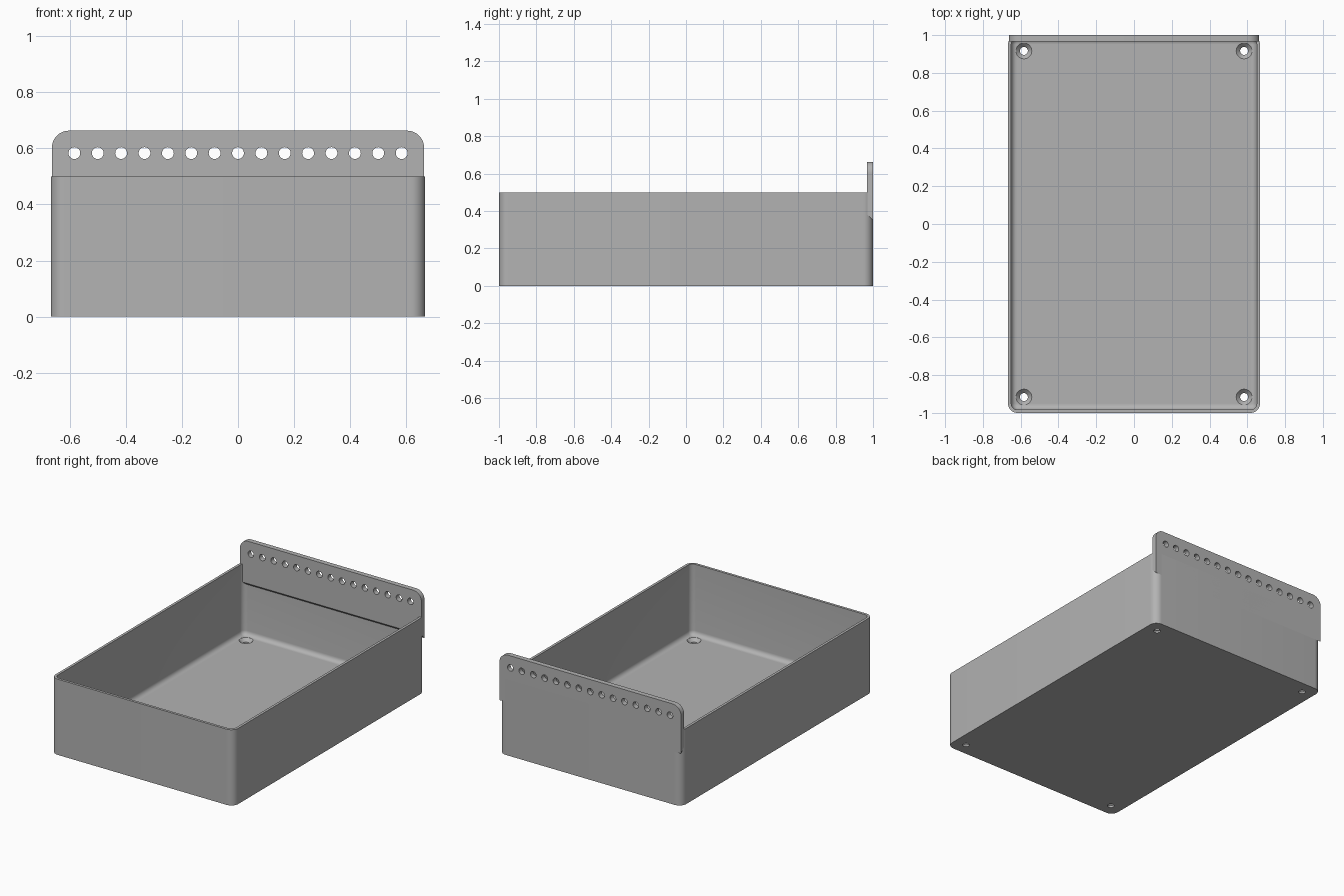
import bpy
import bmesh
import math
from mathutils import Matrix

cube = bpy.data.objects.get("Cube")
if cube:
    bpy.data.objects.remove(cube, do_unlink=True)

W, D, H = 0.667, 1.0, 0.5        # half width, half depth, height
WALL, FLOOR = 0.017, 0.033
RADIUS, FILLET = 0.05, 0.03
PLATE_T, PLATE_TOP = 0.033, 0.663
PITCH = 0.0833

grey = bpy.data.materials.new("plain_grey")
grey.use_nodes = True
GREY = (0.45, 0.45, 0.45, 1)
grey.diffuse_color = GREY
grey.node_tree.nodes["Principled BSDF"].inputs["Base Color"].default_value = GREY


def make_object(name, bm):
    bmesh.ops.recalc_face_normals(bm, faces=bm.faces)
    mesh = bpy.data.meshes.new(name)
    bm.to_mesh(mesh)
    bm.free()
    obj = bpy.data.objects.new(name, mesh)
    bpy.context.collection.objects.link(obj)
    mesh.materials.append(grey)
    return obj


def rounded_ring(bm, inset, z, steps=10):
    """Rounded rectangle of vertices, inset from the outer wall."""
    r = max(RADIUS - inset, 0.003)
    ring = []
    for i, (sx, sy) in enumerate([(1, 1), (-1, 1), (-1, -1), (1, -1)]):
        cx, cy = sx * (W - inset - r), sy * (D - inset - r)
        for k in range(steps + 1):
            a = math.pi / 2 * (i + k / steps)
            ring.append(bm.verts.new((cx + r * math.cos(a), cy + r * math.sin(a), z)))
    return ring


def lathe(bm, profile, matrix, sides=32):
    """Closed solid of revolution from (radius, height) pairs."""
    rings = [[bm.verts.new(matrix @ Matrix.Rotation(math.tau * k / sides, 4, "Z")
                           @ Matrix.Translation((r, 0, h)).translation)
              for k in range(sides)] for r, h in profile]
    skin(bm, rings)


def skin(bm, rings):
    bm.faces.new(rings[0])
    bm.faces.new(rings[-1])
    for a, b in zip(rings, rings[1:]):
        for k in range(len(a)):
            j = (k + 1) % len(a)
            bm.faces.new((a[k], a[j], b[j], b[k]))


def cut(obj, bm):
    """Subtract a temporary cutter, then remove it."""
    cutter = make_object("cutter", bm)
    cutter.hide_render = True
    mod = obj.modifiers.new("holes", "BOOLEAN")
    mod.operation, mod.solver, mod.object = "DIFFERENCE", "EXACT", cutter
    bpy.ops.object.select_all(action="DESELECT")
    bpy.context.view_layer.objects.active = obj
    obj.select_set(True)
    bpy.ops.object.modifier_apply(modifier=mod.name)
    bpy.data.objects.remove(cutter, do_unlink=True)
    bpy.ops.object.shade_smooth_by_angle(angle=math.radians(30))


# Tray: outer wall, rim, inner wall and filleted floor as one skin
bm = bmesh.new()
rings = [rounded_ring(bm, 0, 0), rounded_ring(bm, 0, H), rounded_ring(bm, WALL, H)]
for k in range(7):
    a = math.pi / 2 * k / 6
    rings.append(rounded_ring(bm, WALL + FILLET * (1 - math.cos(a)),
                              FLOOR + FILLET * (1 - math.sin(a))))
skin(bm, rings)
tray = make_object("tray", bm)

# Countersunk screw holes in the floor corners
bm = bmesh.new()
for sx in (-1, 1):
    for sy in (-1, 1):
        lathe(bm, [(0.021, -0.02), (0.021, 0.012), (0.042, FLOOR), (0.042, FLOOR + 0.02)],
              Matrix.Translation((sx * 7 * PITCH, sy * 11 * PITCH, 0)))
cut(tray, bm)

# Back plate: rounded top corners and a sloping underside
bm = bmesh.new()
half, r = 0.663, 0.06
outline = [(-half, None), (half, None)]
for side, start in ((1, 0), (-1, math.pi / 2)):
    for k in range(11):
        a = start + math.pi / 2 * k / 10
        outline.append((side * (half - r) + r * math.cos(a), PLATE_TOP - r + r * math.sin(a)))
rings = [[bm.verts.new((x, y, low if z is None else z)) for x, z in outline]
         for y, low in ((D - PLATE_T, 0.383), (D, 0.35))]
skin(bm, rings)
plate = make_object("back_plate", bm)

# Row of hanging holes
bm = bmesh.new()
for i in range(-7, 8):
    lathe(bm, [(0.021, -0.05), (0.021, 0.05)],
          Matrix.Translation((i * PITCH, D - PLATE_T / 2, 7 * PITCH))
          @ Matrix.Rotation(math.pi / 2, 4, "X"))
cut(plate, bm)
